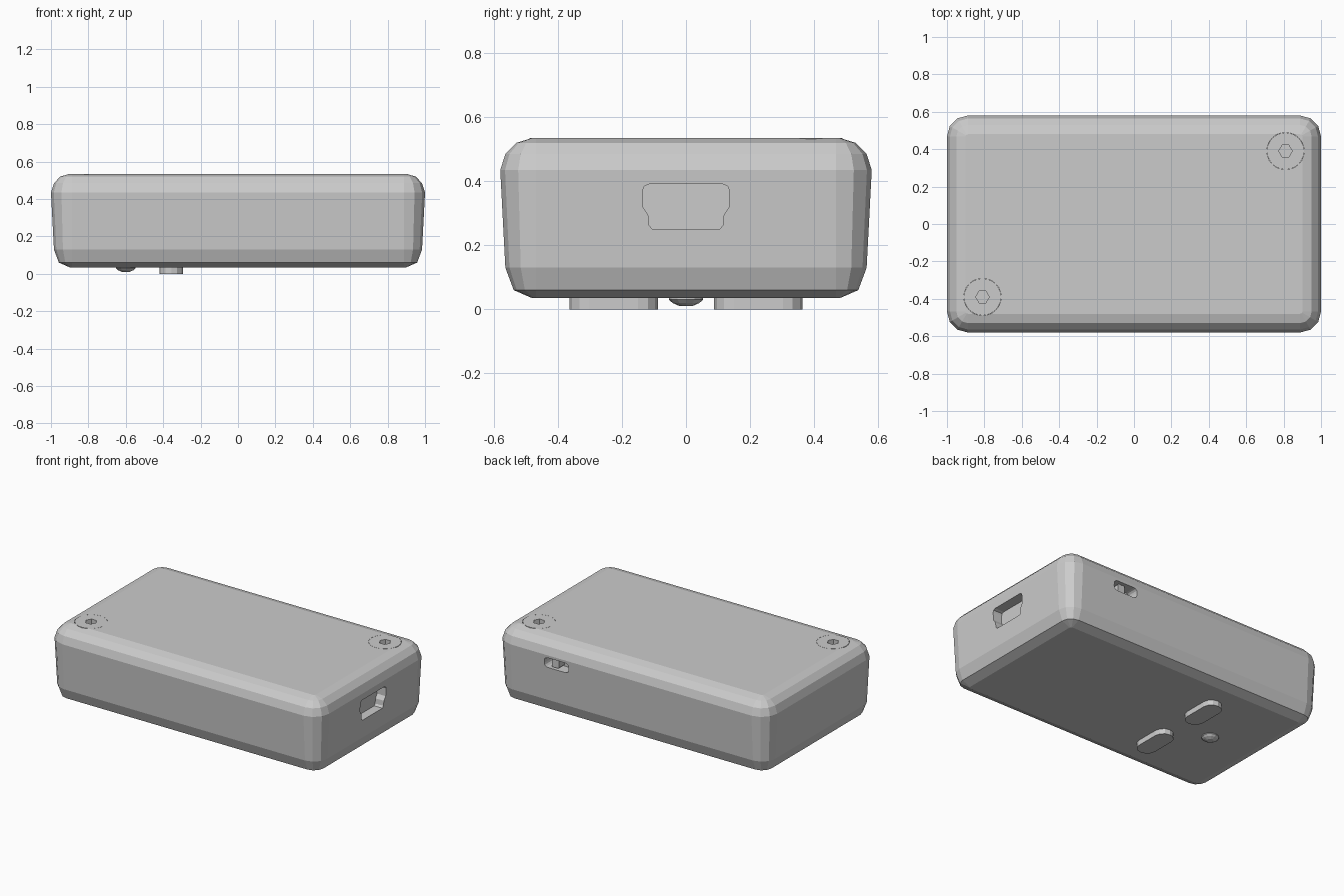
import bpy, bmesh
from math import sin, cos, pi
from mathutils import Vector

if "Cube" in bpy.data.objects:
    bpy.data.objects.remove(bpy.data.objects["Cube"])


def loft(name, rings):
    """Skin a list of matching closed rings and cap both ends."""
    bm = bmesh.new()
    loops = [[bm.verts.new(p) for p in r] for r in rings]
    n = len(loops[0])
    for a, b in zip(loops, loops[1:]):
        for i in range(n):
            j = (i + 1) % n
            bm.faces.new((a[i], a[j], b[j], b[i]))
    bm.faces.new(loops[0])
    bm.faces.new(loops[-1])
    bmesh.ops.recalc_face_normals(bm, faces=bm.faces)
    mesh = bpy.data.meshes.new(name)
    bm.to_mesh(mesh)
    bm.free()
    ob = bpy.data.objects.new(name, mesh)
    bpy.context.collection.objects.link(ob)
    return ob


def prism(name, profile, axis, start, end):
    """Extrude a 2D profile along an axis."""
    def place(p, t):
        v = list(p)
        v.insert(axis, t)
        return Vector(v)
    return loft(name, [[place(p, t) for p in profile] for t in (start, end)])


def circle(x, y, r, n):
    return [(x + r * cos(2 * pi * i / n), y + r * sin(2 * pi * i / n)) for i in range(n)]


def rounded(cx, cy, hx, hy, r, seg):
    """Rounded rectangle outline."""
    pts = []
    for q, (sx, sy) in enumerate(((1, 1), (-1, 1), (-1, -1), (1, -1))):
        for k in range(seg + 1):
            a = pi / 2 * (q + k / seg)
            pts.append((cx + sx * (hx - r) + r * cos(a), cy + sy * (hy - r) + r * sin(a)))
    return pts


def cut(target, cutter):
    mod = target.modifiers.new("cut", 'BOOLEAN')
    mod.operation = 'DIFFERENCE'
    mod.solver = 'EXACT'
    mod.object = cutter
    bpy.context.view_layer.objects.active = target
    bpy.ops.object.modifier_apply(modifier=mod.name)
    bpy.data.objects.remove(cutter)


def case_part(name, levels):
    """Part of the case from (height, inset) levels."""
    return loft(name, [[(x, y, z) for x, y in
                        rounded(0, 0, 1 - i, 0.58 - i, 0.112 - i, 3)] for z, i in levels])


# Case halves
base = case_part("case_base", [(0.035, 0.10), (0.06, 0.042), (0.13, 0.016), (0.435, 0)])
lid = case_part("case_lid", [(0.435, 0), (0.485, 0.016), (0.52, 0.05), (0.535, 0.10)])

# Port opening on the right side
half = [(0.105, 0.25), (0.115, 0.262), (0.118, 0.295), (0.135, 0.32), (0.135, 0.372),
        (0.13, 0.385), (0.115, 0.391)]
port = half + [(-y, z) for y, z in reversed(half)]
cut(base, prism("port_cutter", port, 0, 0.93, 1.1))

# Switch slot and slider at the back
cut(base, prism("slot_cutter", rounded(0.55, 0.385, 0.09, 0.033, 0.025, 3), 1, 0.50, 0.7))
prism("switch_slider", rounded(0.57, 0.385, 0.025, 0.028, 0.004, 1), 1, 0.49, 0.56)

# Socket screws in opposite corners of the lid
for s, tag in ((-1, "front"), (1, "back")):
    x, y = 0.81 * s, 0.39 * s
    cut(lid, prism("screw_cutter", circle(x, y, 0.10, 24), 2, 0.46, 0.6))
    screw = prism("screw_" + tag, circle(x, y, 0.099, 24), 2, 0.455, 0.535)
    cut(screw, prism("hex_cutter", circle(x, y, 0.036, 6), 2, 0.48, 0.6))

# Oval pads under the base
for s, tag in ((-1, "front"), (1, "back")):
    prism("pad_" + tag, rounded(-0.357, 0.226 * s, 0.062, 0.138, 0.0615, 3), 2, 0, 0.05)

# Domed stud under the base
loft("stud", [[(x, y, z) for x, y in circle(-0.6, 0, r, 12)]
              for r, z in ((0.053, 0.05), (0.053, 0.03), (0.042, 0.02), (0.022, 0.011))])
